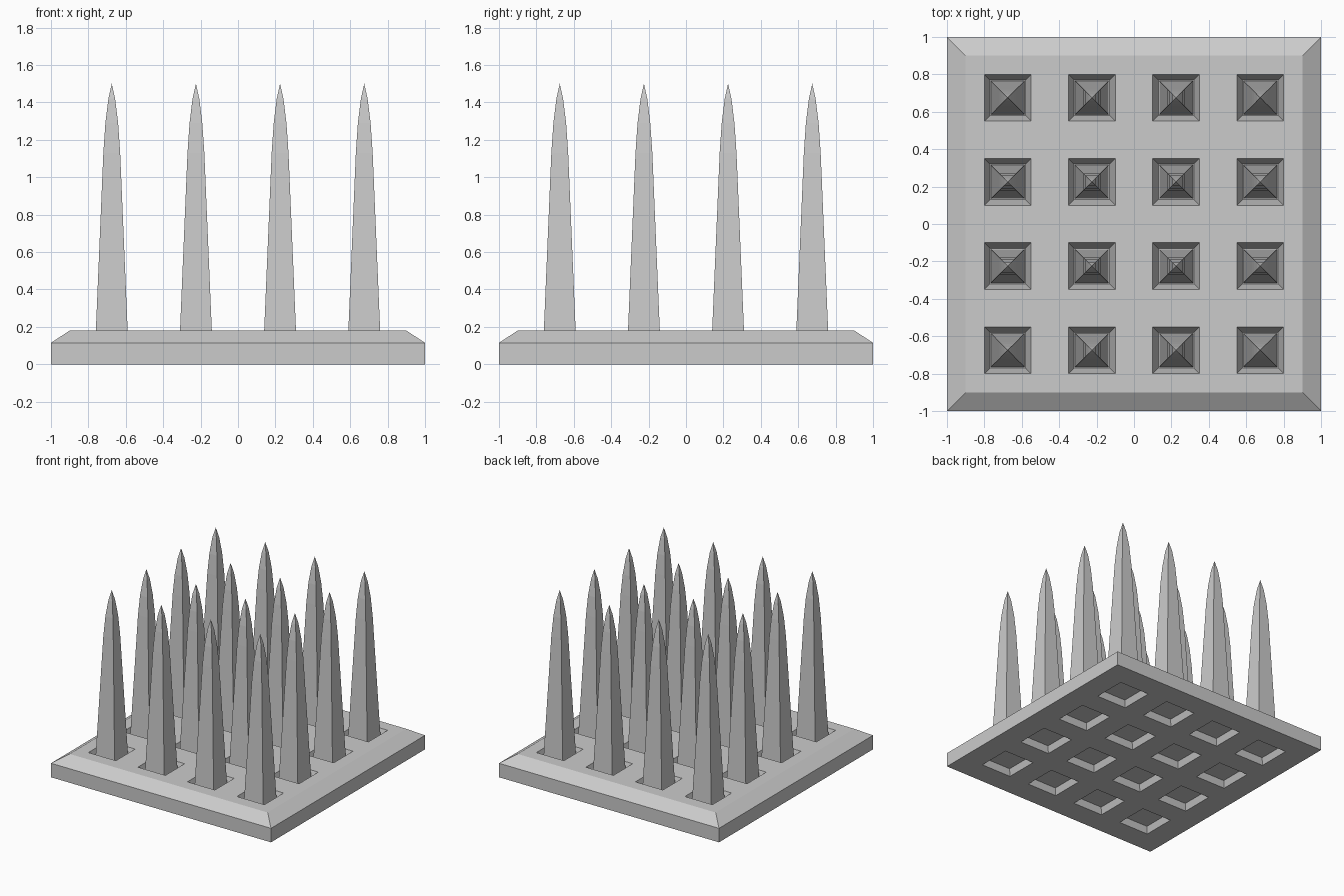
import bpy, bmesh

if "Cube" in bpy.data.objects:
    bpy.data.objects.remove(bpy.data.objects["Cube"])

CENTRES = [(x, y) for x in (-0.675, -0.225, 0.225, 0.675)
           for y in (-0.675, -0.225, 0.225, 0.675)]


def add_stack(bm, profile, cx=0, cy=0):
    """Closed square tower from (half width, height) pairs; half width 0 makes a tip."""
    rings = []
    for h, z in profile:
        if h == 0:
            rings.append([bm.verts.new((cx, cy, z))])
        else:
            rings.append([bm.verts.new((cx + sx * h, cy + sy * h, z))
                          for sx, sy in ((-1, -1), (1, -1), (1, 1), (-1, 1))])
    bm.faces.new(rings[0][::-1])
    for a, b in zip(rings, rings[1:]):
        for i in range(4):
            j = (i + 1) % 4
            if len(b) == 1:
                bm.faces.new((a[i], a[j], b[0]))
            else:
                bm.faces.new((a[i], a[j], b[j], b[i]))
    if len(rings[-1]) == 4:
        bm.faces.new(rings[-1])


def make_object(name, profiles, centres):
    bm = bmesh.new()
    for cx, cy in centres:
        for profile in profiles:
            add_stack(bm, profile, cx, cy)
    mesh = bpy.data.meshes.new(name)
    bm.to_mesh(mesh)
    bm.free()
    obj = bpy.data.objects.new(name, mesh)
    bpy.context.collection.objects.link(obj)
    return obj


# Base plate with a chamfered top
base = make_object("base_plate", [[(1, 0), (1, 0.115), (0.9, 0.18)]], [(0, 0)])

# Tapered square sockets above and matching recesses below
cutter = make_object("socket_cutter",
                     [[(0.095, 0.08), (0.131, 0.20)],
                      [(0.143, -0.02), (0.115, 0.05)]], CENTRES)
cutter.hide_render = True
cutter.hide_viewport = True
cut = base.modifiers.new("sockets", 'BOOLEAN')
cut.operation = 'DIFFERENCE'
cut.solver = 'EXACT'
cut.object = cutter

# Four-sided spikes with a curved point
spike_profile = [(0.09, 0.07), (0.085, 0.18), (0.045, 1.13),
                 (0.034, 1.29), (0.018, 1.42), (0, 1.5)]
for i, c in enumerate(CENTRES):
    make_object(f"spike_{i + 1}", [spike_profile], [c])
